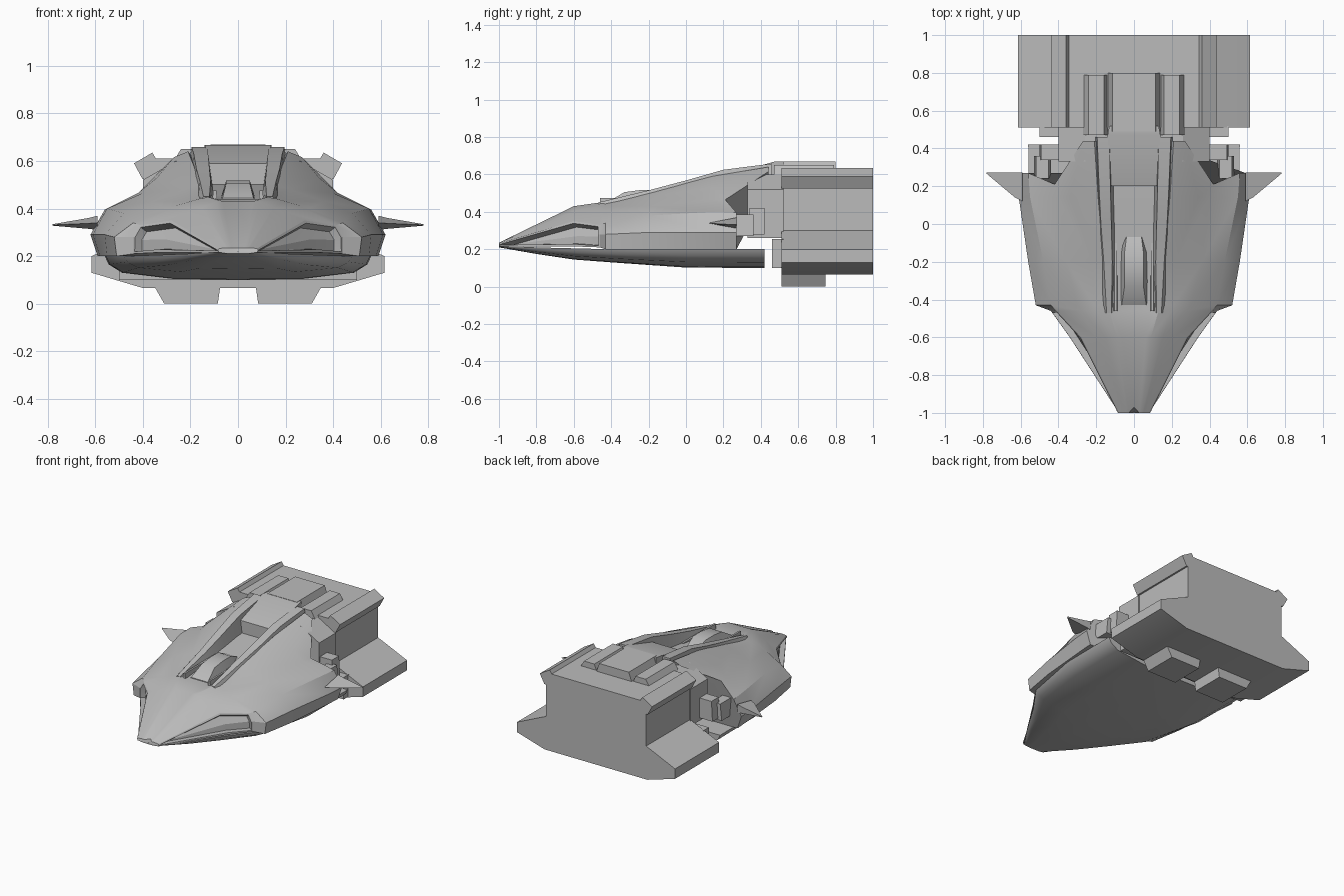
import bpy
import bmesh
import math

default_cube = bpy.data.objects.get("Cube")
if default_cube:
    bpy.data.objects.remove(default_cube, do_unlink=True)

# One hull colour for the whole craft
hull_grey = bpy.data.materials.new("hull grey")
hull_grey.use_nodes = True
grey = (0.5, 0.5, 0.5, 1)
hull_grey.diffuse_color = grey
hull_grey.node_tree.nodes["Principled BSDF"].inputs["Base Color"].default_value = grey


def finish(name, mesh_builder, mirrored=True, smooth_angle=25):
    """Turn a bmesh into a named, shaded object, optionally mirrored across x."""
    bmesh.ops.recalc_face_normals(mesh_builder, faces=mesh_builder.faces)
    mesh = bpy.data.meshes.new(name)
    mesh_builder.to_mesh(mesh)
    mesh_builder.free()
    mesh.materials.append(hull_grey)
    part = bpy.data.objects.new(name, mesh)
    bpy.context.collection.objects.link(part)
    bpy.ops.object.select_all(action="DESELECT")
    part.select_set(True)
    bpy.context.view_layer.objects.active = part
    bpy.ops.object.shade_smooth_by_angle(angle=math.radians(smooth_angle))
    if mirrored:
        mirror = part.modifiers.new("Mirror", "MIRROR")
        mirror.use_clip = True
    return part


def loft(sections, closed_centre=False):
    """Skin a list of closed sections; half sections stay open on the mirror plane."""
    builder = bmesh.new()
    rings = [[builder.verts.new(point) for point in section] for section in sections]
    count = len(rings[0])
    spans = count - 1 if closed_centre else count
    for first, second in zip(rings, rings[1:]):
        for i in range(spans):
            j = (i + 1) % count
            builder.faces.new((first[i], first[j], second[j], second[i]))
    for ring in (rings[0], rings[-1]):
        builder.faces.new(ring)
    return builder


def prism(name, profile, front, back, mirrored=True, half=False):
    """Extrude an x-z profile along y."""
    sections = [[(x, y, z) for x, z in profile] for y in (front, back)]
    return finish(name, loft(sections, half), mirrored)


def box(name, x_range, y_range, z_range, taper=0.0):
    """Box with an optionally narrowed top, mirrored to the other side."""
    (left, right), (low, high) = x_range, z_range
    profile = [(left, low), (right, low), (right - taper, high), (left + taper, high)]
    return prism(name, profile, *y_range)


# Upper hull: each station gives y, trench floor height, then rail foot,
# shoulder, hump foot, side crease, widest point and seam as (x, z)
stations = [
    (-1.0, .235, (.04, .235), (.05, .235), (.06, .234), (.08, .232), (.085, .225), (.08, .215)),
    (-.6, .43, (.09, .43), (.15, .405), (.2, .385), (.28, .35), (.33, .28), (.34, .215)),
    (-.46, .44, (.13, .45), (.2, .43), (.28, .4), (.41, .33), (.44, .28), (.44, .21)),
    (-.43, .44, (.135, .45), (.21, .43), (.3, .4), (.44, .34), (.52, .28), (.51, .2)),
    (-.2, .46, (.16, .5), (.22, .48), (.36, .43), (.48, .38), (.56, .29), (.55, .2)),
    (.14, .5, (.19, .59), (.34, .53), (.4, .465), (.55, .4), (.61, .29), (.58, .2)),
]


def hull_section(station):
    y, floor, *points = station
    inner = min(.11, points[0][0] * .7)
    profile = [(0, floor), (inner, floor), *points, (0, points[-1][1])]
    return [(x, y, z) for x, z in profile]


sections = [hull_section(station) for station in stations]
# Notched rear edge: the spine reaches further back than the side
sections[0][0] = (0, -.97, .235)
sections.append([
    (0, .44, .52), (.11, .44, .52), (.21, .44, .64), (.27, .44, .615), (.42, .21, .465),
    (.56, .27, .395), (.62, .27, .29), (.59, .27, .2), (0, .27, .2),
])
hull = loft(sections, True)

# Recessed intakes along the nose flanks
hull.faces.ensure_lookup_table()
hull.normal_update()
bmesh.ops.recalc_face_normals(hull, faces=hull.faces)
crease_column, seam_column = 5, 7
spans = len(sections[0]) - 1
nose_bays = 2
intakes = [
    hull.faces[bay * spans + column]
    for bay in range(nose_bays) for column in range(crease_column, seam_column)
]
bmesh.ops.inset_region(hull, faces=intakes, thickness=.013, depth=0, use_even_offset=False)
bmesh.ops.inset_region(hull, faces=intakes, thickness=.004, depth=-.035, use_even_offset=False)
finish("upper_hull", hull)

# Lower hull: y, half width at the seam, seam height, keel height
keel = [
    (-1.0, .075, .22, .21), (-.8, .21, .21, .175), (-.6, .335, .205, .145),
    (-.4, .48, .2, .13), (0, .555, .2, .102), (.42, .56, .2, .1),
]


def keel_section(y, width, seam, bottom):
    drop = seam - bottom
    profile = [
        (0, seam), (width, seam), (width * .97, seam - drop * .35),
        (width * .87, seam - drop * .7), (width * .5, seam - drop * .95), (0, bottom),
    ]
    return [(x, y, z) for x, z in profile]


finish("lower_hull", loft([keel_section(*row) for row in keel], True), smooth_angle=35)


# Raised rails beside the trench: y, inner x, outer x, foot z, top z
rail_rows = [
    (-.47, .12, .17, .42, .45), (-.2, .115, .185, .44, .515),
    (0, .12, .2, .46, .568), (.2, .125, .21, .48, .625), (.46, .13, .22, .5, .658),
]


def rail_section(y, inner, outer, foot, top):
    return [(inner - .02, y, foot), (outer, y, foot), (outer - .025, y, top), (inner, y, top)]


finish("spine_rail", loft([rail_section(*row) for row in rail_rows]))


# Sloped spine cover between the rails
def spine_section(y, width, top):
    return [(-width, y, .45), (width, y, .45), (width, y, top), (-width, y, top)]


finish("spine_cover", loft([
    spine_section(.2, .125, .59), spine_section(.47, .14, .668), spine_section(.52, .13, .668),
]), mirrored=False)


# Small canopy with a sloping windscreen and tail
def canopy_section(y, foot_width, top_width, top):
    return [(-foot_width, y, .42), (foot_width, y, .42), (top_width, y, top), (-top_width, y, top)]


finish("canopy", loft([
    canopy_section(-.43, .075, .065, .445), canopy_section(-.33, .08, .05, .505),
    canopy_section(-.24, .08, .05, .517), canopy_section(-.15, .08, .05, .517),
    canopy_section(-.07, .07, .04, .48),
]), mirrored=False)
box("canopy_side_frame", (.085, .11), (-.46, -.1), (.42, .475), .006)

# Core joining the hull to the engine block
prism("core", [(0, .26), (.4, .26), (.4, .52), (.26, .6), (0, .6)], .33, .52, half=True)
box("core_lower_plate", (.02, .5), (.46, .52), (.1, .255))

# Engine block with upper ears and flared lower sides
prism("engine_block", [
    (0, .61), (.345, .61), (.36, .635), (.437, .59), (.402, .525), (.39, .525), (.39, .3),
    (.47, .265), (.615, .2), (.615, .13), (.4, .066), (0, .066),
], .51, 1.0, half=True)

# Raised plates on the engine deck
prism("deck_centre_plate", [(-.14, .6), (.14, .6), (.115, .67), (-.115, .67)], .49, .8, False)
prism("deck_side_plate", [(.14, .6), (.27, .6), (.24, .65), (.16, .65)], .47, .79)

# Landing feet under the engine block
prism("landing_foot", [(.075, .07), (.085, 0), (.31, 0), (.35, .07)], .51, .745)

# Side thruster pods behind the hull
box("thruster_pod", (.44, .53), (.24, .36), (.27, .385), .012)
box("thruster_mount", (.39, .5), (.34, .42), (.28, .42), .008)


# Pointed side fins
def fin_section(x, front, low, high):
    middle = (low + high) / 2
    return [(x, front, middle), (x, .27, low), (x, .272, high)]


finish("side_fin", loft([
    fin_section(.59, .12, .31, .37), fin_section(.63, .14, .315, .36),
    fin_section(.78, .266, .328, .334),
]))
